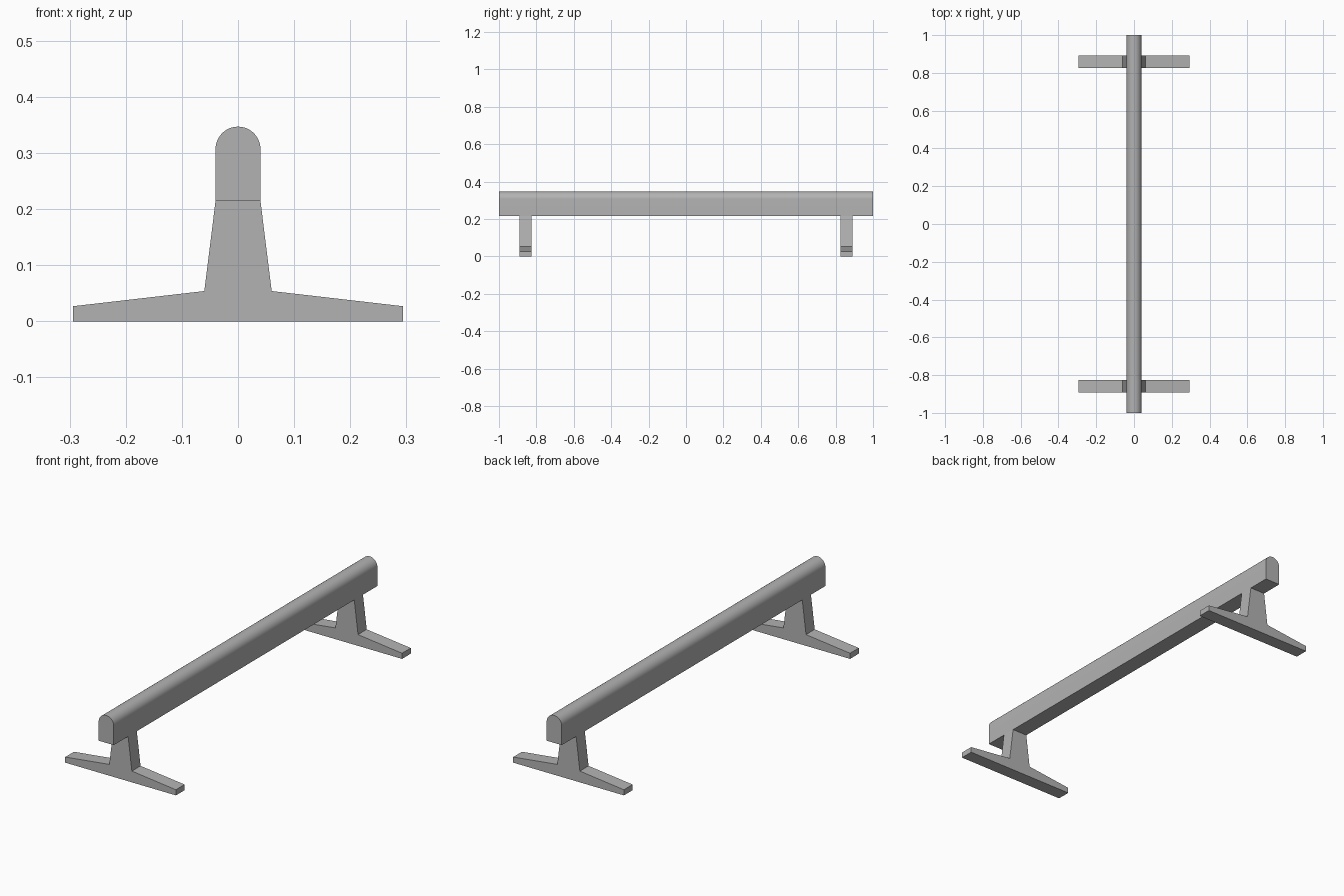
import bpy
import bmesh
from math import cos, sin, pi, radians

cube = bpy.data.objects.get("Cube")
if cube:
    bpy.data.objects.remove(cube, do_unlink=True)

# Single plain grey finish
grey = bpy.data.materials.new("matte_grey")
grey.use_nodes = True
colour = (0.45, 0.45, 0.45, 1.0)
grey.diffuse_color = colour
grey.node_tree.nodes["Principled BSDF"].inputs["Base Color"].default_value = colour


def mirrored(half):
    """Complete a right-hand x/z outline with its mirror image."""
    return half + [(-x, z) for x, z in reversed(half) if x > 1e-6]


def extrude_profile(name, outline, y_start, y_end):
    """Sweep an x/z outline along y into a closed solid."""
    bm = bmesh.new()
    face = bm.faces.new([bm.verts.new((x, y_start, z)) for x, z in outline])
    swept = bmesh.ops.extrude_face_region(bm, geom=[face])["geom"]
    verts = [v for v in swept if isinstance(v, bmesh.types.BMVert)]
    bmesh.ops.translate(bm, verts=verts, vec=(0, y_end - y_start, 0))
    bmesh.ops.recalc_face_normals(bm, faces=bm.faces[:])
    mesh = bpy.data.meshes.new(name)
    bm.to_mesh(mesh)
    bm.free()
    mesh.materials.append(grey)
    obj = bpy.data.objects.new(name, mesh)
    bpy.context.collection.objects.link(obj)
    return obj


# Long beam with a rounded top
radius, shoulder, underside, steps = 0.04, 0.307, 0.215, 12
dome = [(radius * cos(a), shoulder + radius * sin(a))
        for a in (pi / 2 * i / steps for i in range(steps + 1))]
beam = extrude_profile("beam", mirrored([(radius, underside)] + dome), -1, 1)

bpy.ops.object.select_all(action='DESELECT')
beam.select_set(True)
bpy.context.view_layer.objects.active = beam
bpy.ops.object.shade_smooth_by_angle(angle=radians(30))

# Tapered posts with spreading feet, one near each end
support = mirrored([(0.294, 0), (0.294, 0.027), (0.06, 0.054), (radius, underside)])
for name, centre in (("front_support", -0.858), ("back_support", 0.858)):
    extrude_profile(name, support, centre - 0.033, centre + 0.033)
